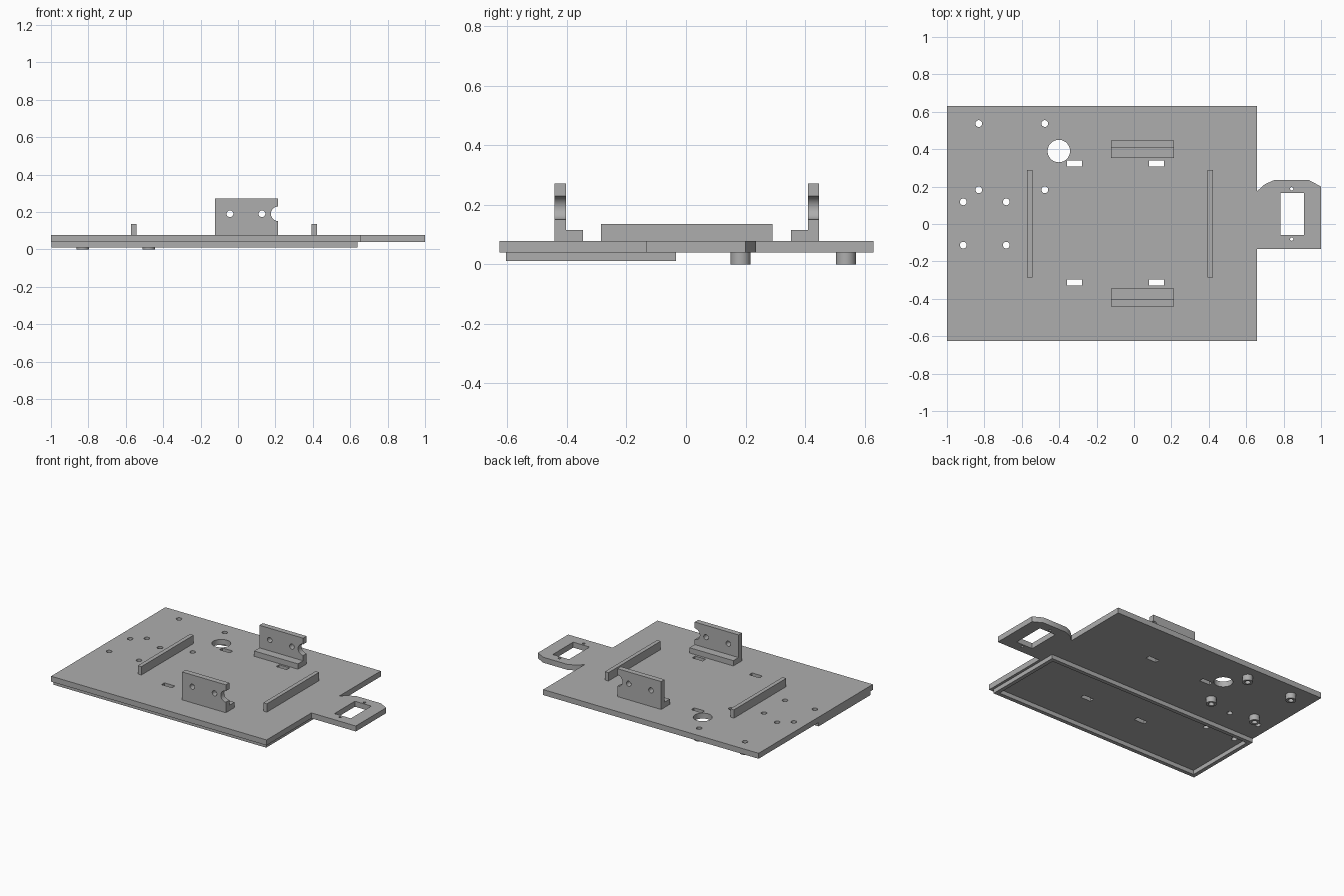
import bpy
import bmesh
from math import cos, sin, pi, radians
from mathutils import Matrix

cube = bpy.data.objects.get("Cube")
if cube:
    bpy.data.objects.remove(cube, do_unlink=True)

grey = bpy.data.materials.new("plain grey")
grey.use_nodes = True
GREY = (0.42, 0.42, 0.42, 1)
grey.diffuse_color = GREY
grey.node_tree.nodes["Principled BSDF"].inputs["Base Color"].default_value = GREY


def rect(x0, x1, y0, y1):
    return [(x0, y0), (x1, y0), (x1, y1), (x0, y1)]


def arc(cx, cy, r, start=0, end=360, n=32):
    """Points along an arc; a full turn leaves out the repeated last point."""
    last = n if end - start == 360 else n + 1
    angles = [radians(start + (end - start) * i / n) for i in range(last)]
    return [(cx + r * cos(a), cy + r * sin(a)) for a in angles]


def extrude(name, loops, low, high, upright=False):
    """Solid from an outline plus hole loops; upright ones are drawn in x, z."""
    curve = bpy.data.curves.new(name, "CURVE")
    curve.dimensions = "2D"
    curve.fill_mode = "BOTH"
    curve.extrude = (high - low) / 2
    for loop in loops:
        spline = curve.splines.new("POLY")
        spline.points.add(len(loop) - 1)
        for point, (x, y) in zip(spline.points, loop):
            point.co = (x, y, 0, 1)
        spline.use_cyclic_u = True
    temp = bpy.data.objects.new(name + "_profile", curve)
    bpy.context.collection.objects.link(temp)
    bpy.context.view_layer.update()
    mesh = bpy.data.meshes.new_from_object(
        temp.evaluated_get(bpy.context.evaluated_depsgraph_get()))
    bpy.data.objects.remove(temp, do_unlink=True)
    bpy.data.curves.remove(curve)

    middle = (low + high) / 2
    if upright:
        mesh.transform(Matrix.Translation((0, middle, 0)) @ Matrix.Rotation(pi / 2, 4, "X"))
    else:
        mesh.transform(Matrix.Translation((0, 0, middle)))
    bm = bmesh.new()
    bm.from_mesh(mesh)
    bmesh.ops.remove_doubles(bm, verts=bm.verts, dist=0.0001)
    bmesh.ops.recalc_face_normals(bm, faces=bm.faces)
    bm.to_mesh(mesh)
    bm.free()
    mesh.shade_smooth()
    mesh.set_sharp_from_angle(angle=radians(30))
    mesh.name = name
    mesh.materials.clear()
    mesh.materials.append(grey)
    obj = bpy.data.objects.new(name, mesh)
    bpy.context.collection.objects.link(obj)
    return obj


BOTTOM, TOP = 0.04, 0.078
SCREW = 0.018
post_spots = [(x, y) for x in (-0.83, -0.477) for y in (0.183, 0.537)]

# Base plate with its tongue, screw holes, cable hole, slots and window
outline = [(-1, -0.626), (0.658, -0.626), (0.658, -0.133), (1, -0.133), (1, 0.2),
           (0.935, 0.235), (0.75, 0.235), (0.7, 0.213), (0.658, 0.175),
           (0.658, 0.63), (-1, 0.63)]
holes = [arc(x, y, SCREW) for x, y in post_spots]
holes += [arc(x, y, SCREW) for x in (-0.913, -0.683) for y in (-0.113, 0.118)]
holes += [rect(x - 0.04, x + 0.04, y - 0.016, y + 0.016)
          for x in (-0.318, 0.12) for y in (-0.313, 0.323)]
holes.append(arc(-0.402, 0.39, 0.06, n=48))
holes.append(rect(0.783, 0.909, -0.058, 0.167))
holes += [arc(0.843, y, 0.009, n=16) for y in (-0.081, 0.188)]
extrude("base_plate", [outline] + holes, BOTTOM, TOP)

# Raised rim under the front half
extrude("underside_rim", [rect(-0.997, 0.64, -0.604, -0.034),
                          rect(-0.97, 0.613, -0.577, -0.061)], 0.011, BOTTOM)

# Hollow posts under the plate
for i, (x, y) in enumerate(post_spots):
    extrude(f"post_{i + 1}", [arc(x, y, 0.033), arc(x, y, SCREW)], 0, BOTTOM)

# Side rails
for name, x in (("right_rail", -0.558), ("left_rail", 0.408)):
    extrude(name, [rect(x - 0.014, x + 0.014, -0.285, 0.29)], TOP, 0.136)

# Upright brackets with two holes, a round notch and a foot towards the middle
X0, X1, HOLE_Z = -0.122, 0.215, 0.19
panel = [(X0, TOP), (X1, TOP)]
panel += arc(X1, HOLE_Z, 0.039, 270, 90, n=20)
panel += [(X1, 0.272), (X0, 0.272)]
panel_loops = [panel] + [arc(x, HOLE_Z, SCREW) for x in (-0.043, 0.128)]
for name, side in (("front", -1), ("back", 1)):
    shift = 0.003
    y_in, y_out = side * 0.406 + shift, side * 0.444 + shift
    foot = side * 0.349 + shift
    extrude(name + "_bracket", panel_loops, min(y_in, y_out), max(y_in, y_out), upright=True)
    extrude(name + "_bracket_foot", [rect(X0, X1, min(foot, y_in), max(foot, y_in))], TOP, 0.115)
